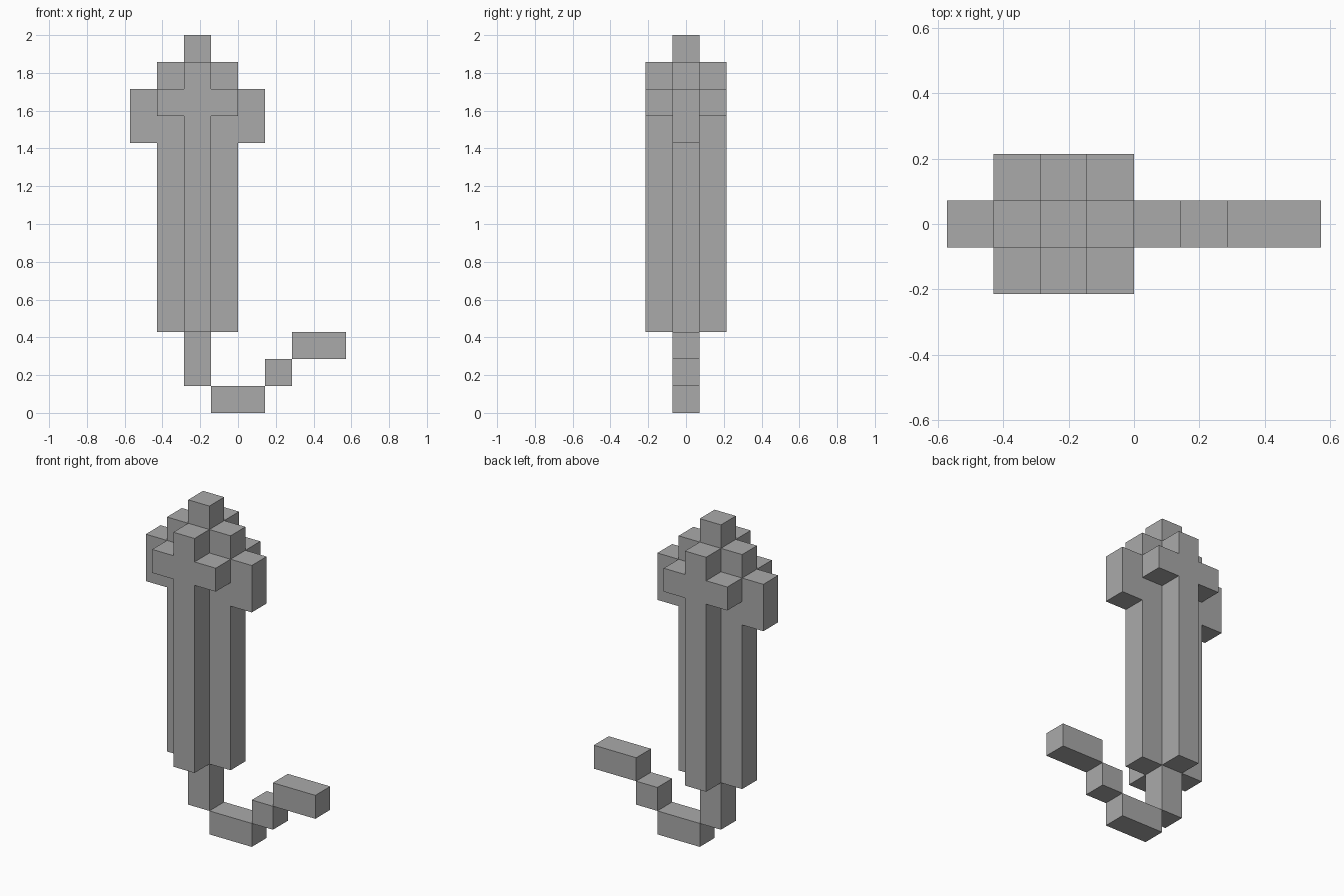
import bpy, bmesh
from mathutils import Vector

cube = bpy.data.objects.get("Cube")
if cube:
    bpy.data.objects.remove(cube, do_unlink=True)

U = 1 / 7                      # edge of one block
CENTRE = -1.5                  # x of the umbrella's axis, in blocks

grey = bpy.data.materials.new("plain_grey")
grey.use_nodes = True
colour = (0.4, 0.4, 0.4, 1)
grey.diffuse_color = colour
grey.node_tree.nodes["Principled BSDF"].inputs["Base Color"].default_value = colour


def cells(x0, x1, y0, y1, z0, z1):
    """Block cells filling a box; y counts rows about the centre row 0."""
    return {(x, y, z) for x in range(x0, x1) for y in range(y0, y1)
            for z in range(z0, z1)}


def build(name, filled):
    """Skin a set of cells with outer faces only, then merge flat areas."""
    bm = bmesh.new()
    for cell in filled:
        middle = Vector(cell) + Vector((0.5, 0, 0.5))
        for axis in range(3):
            for side in (-1, 1):
                step = Vector((0, 0, 0))
                step[axis] = side
                if tuple(int(c) for c in Vector(cell) + step) in filled:
                    continue
                a, b = Vector((0, 0, 0)), Vector((0, 0, 0))
                a[(axis + 1) % 3] = 0.5
                b[(axis + 2) % 3] = 0.5 * side
                face_mid = middle + step / 2
                corners = (-a - b, a - b, a + b, b - a)
                bm.faces.new([bm.verts.new((face_mid + c) * U) for c in corners])
    bmesh.ops.remove_doubles(bm, verts=bm.verts, dist=0.001)
    bmesh.ops.dissolve_limit(bm, angle_limit=0.01, verts=bm.verts, edges=bm.edges)
    mesh = bpy.data.meshes.new(name)
    bm.to_mesh(mesh)
    bm.free()
    mesh.materials.append(grey)
    obj = bpy.data.objects.new(name, mesh)
    bpy.context.collection.objects.link(obj)


# Folded canopy: cross-shaped column, a wider band, and two side flaps
canopy = cells(-3, 0, 0, 1, 3, 13) | cells(-2, -1, -1, 2, 3, 13)
canopy |= cells(-3, 0, -1, 2, 11, 12)
canopy |= cells(-4, 1, 0, 1, 10, 12)
# the flaps also stick out to the front and back only as far as the band
build("canopy", canopy)

# Tip above and shaft below the canopy
build("tip", cells(-2, -1, 0, 1, 13, 14))
build("shaft", cells(-2, -1, 0, 1, 1, 3))

# Stepped hook handle
for name, x0, x1, z in (("handle_base", -1, 1, 0), ("handle_step", 1, 2, 1),
                        ("handle_end", 2, 4, 2)):
    build(name, cells(x0, x1, 0, 1, z, z + 1))
